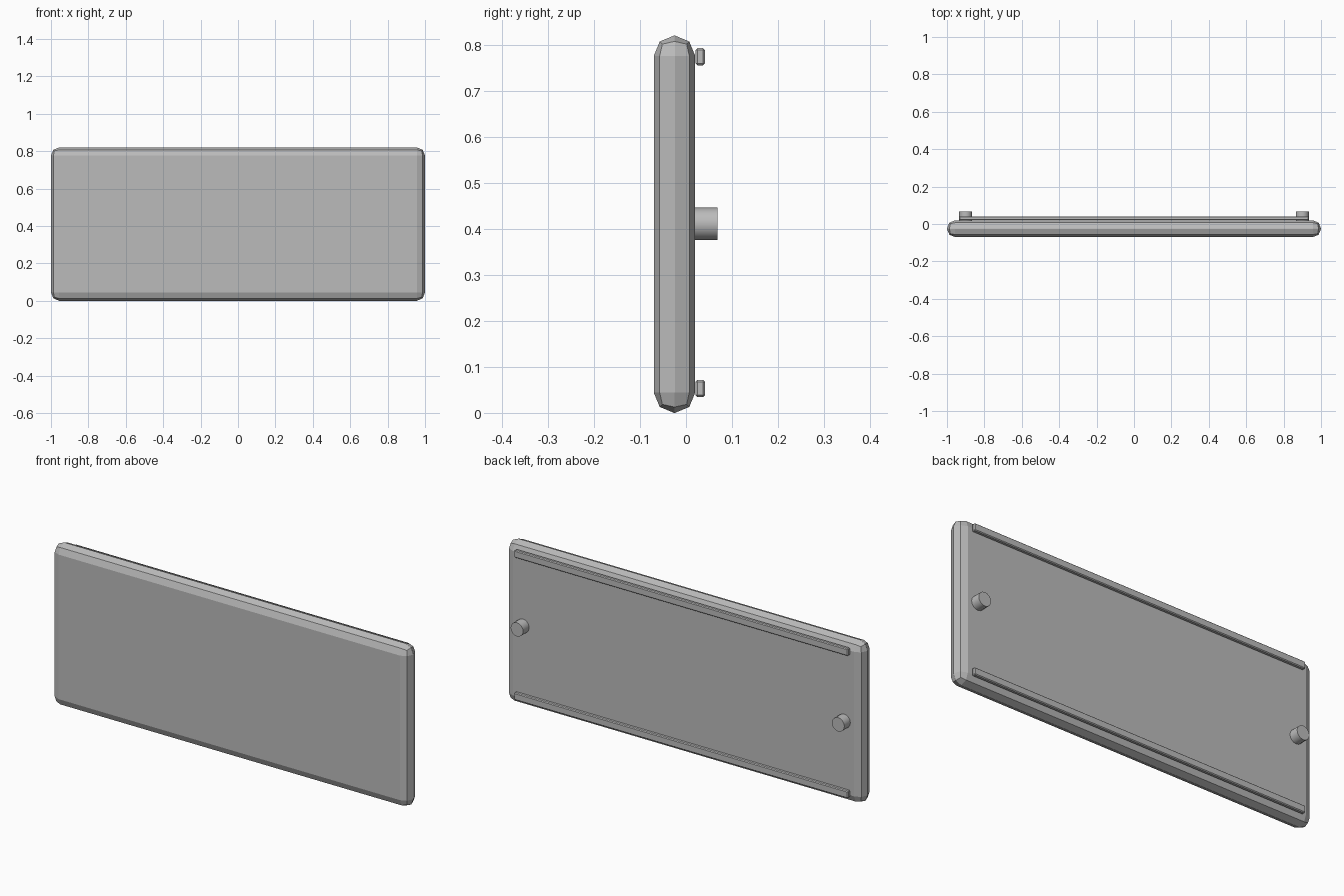
import bpy
import math

if "Cube" in bpy.data.objects:
    bpy.data.objects.remove(bpy.data.objects["Cube"], do_unlink=True)

grey = bpy.data.materials.new("plain grey")
grey.use_nodes = True
colour = (0.5, 0.5, 0.5, 1)
grey.diffuse_color = colour
grey.node_tree.nodes["Principled BSDF"].inputs["Base Color"].default_value = colour


def finish(name, width=0, segments=1):
    obj = bpy.context.object
    obj.name = name
    obj.data.materials.append(grey)
    bpy.ops.object.transform_apply(location=False, rotation=True, scale=True)
    if width:
        bevel = obj.modifiers.new("rounded edges", "BEVEL")
        bevel.width = width
        bevel.segments = segments
    return obj


def box(name, centre, size, width, segments):
    bpy.ops.mesh.primitive_cube_add(size=1, location=centre)
    bpy.context.object.scale = size
    return finish(name, width, segments)


# Main slab with rounded edges
box("panel", (0, -0.025, 0.41), (2, 0.09, 0.82), 0.044, 2)

# Long rails along the back
for name, z in (("upper_rail", 0.774), ("lower_rail", 0.053)):
    box(name, (0, 0.031, z), (1.87, 0.02, 0.037), 0.004, 1)

# Round pegs at both ends of the back
for name, x in (("left_peg", 0.9), ("right_peg", -0.9)):
    bpy.ops.mesh.primitive_cylinder_add(
        vertices=16, radius=0.035, depth=0.057,
        location=(x, 0.0395, 0.411), rotation=(math.pi / 2, 0, 0))
    finish(name)
    bpy.ops.object.shade_smooth_by_angle(angle=math.radians(40))
